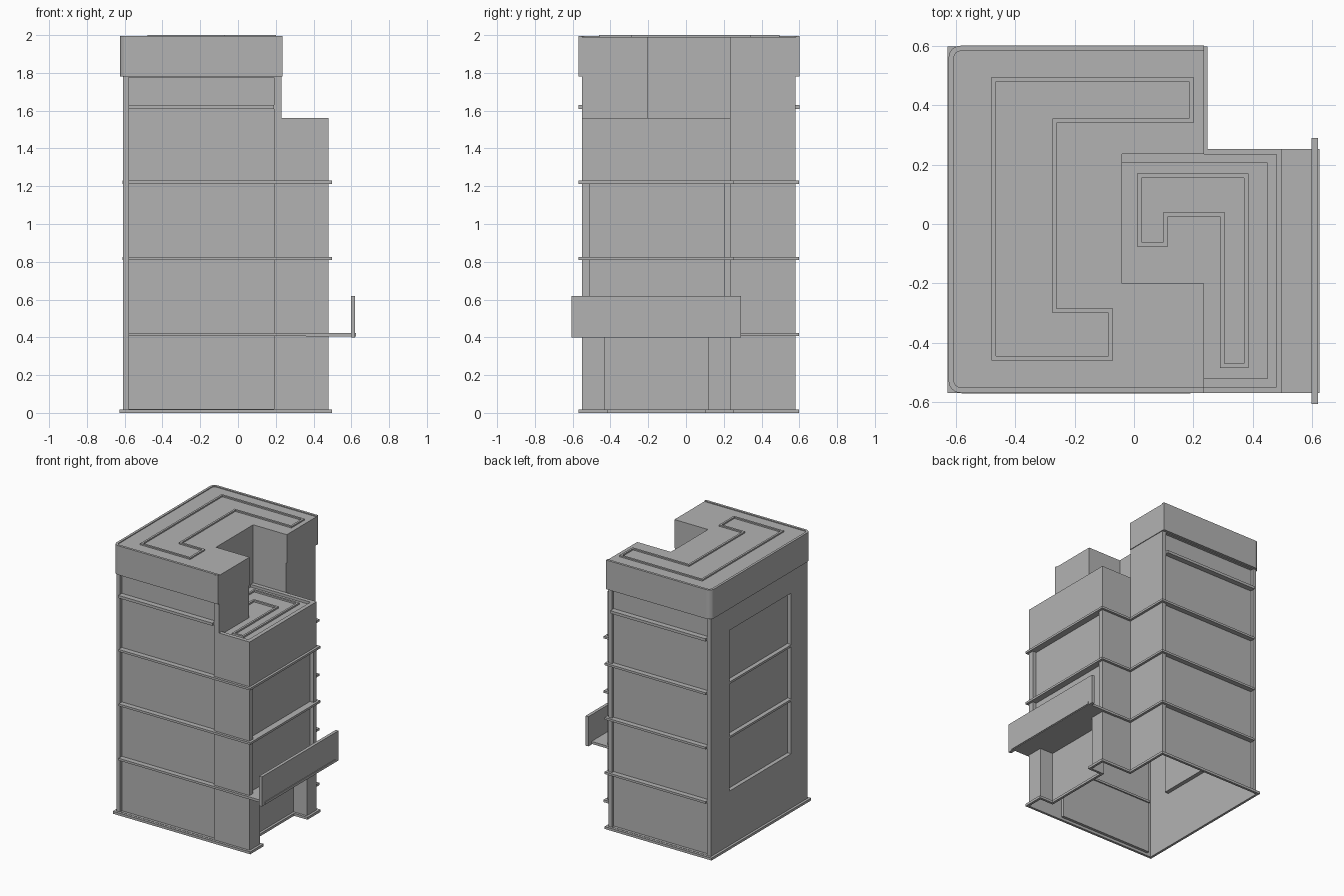
import bpy
import bmesh
import math
from mathutils import Vector

if "Cube" in bpy.data.objects:
    bpy.data.objects.remove(bpy.data.objects["Cube"])

GREY = (0.45, 0.45, 0.45, 1)
concrete = bpy.data.materials.new("concrete grey")
concrete.use_nodes = True
concrete.diffuse_color = GREY
concrete.node_tree.nodes["Principled BSDF"].inputs["Base Color"].default_value = GREY


def finish(name, bm):
    mesh = bpy.data.meshes.new(name)
    bm.to_mesh(mesh)
    bm.free()
    mesh.materials.append(concrete)
    obj = bpy.data.objects.new(name, mesh)
    bpy.context.collection.objects.link(obj)
    return obj


def prism(name, points, z0, z1):
    """Closed solid from a counter-clockwise outline."""
    bm = bmesh.new()
    low = [bm.verts.new((x, y, z0)) for x, y in points]
    high = [bm.verts.new((x, y, z1)) for x, y in points]
    bm.faces.new(high)
    bm.faces.new(low[::-1])
    for i in range(len(points)):
        j = (i + 1) % len(points)
        bm.faces.new((low[i], low[j], high[j], high[i]))
    return finish(name, bm)


def box(name, x0, x1, y0, y1, z0, z1):
    return prism(name, [(x0, y0), (x1, y0), (x1, y1), (x0, y1)], z0, z1)


def offset(points, d, closed):
    """Move an outline outward by d with mitred corners."""
    n = len(points)
    pts = [Vector(p) for p in points]
    normals = []
    for i in range(n):
        e = (pts[(i + 1) % n] - pts[i]).normalized()
        normals.append(Vector((e.y, -e.x)))
    out = []
    for i in range(n):
        a, b = normals[i - 1], normals[i]
        if not closed and i == 0:
            a = b
        if not closed and i == n - 1:
            b = a
        out.append(pts[i] + (a + b) * d / (1 + a.dot(b)))
    return out


def strip(name, points, outer, inner, z0, z1, closed=True):
    """Rectangular moulding that follows an outline."""
    bm = bmesh.new()
    rows = []
    for p, q in zip(offset(points, outer, closed), offset(points, inner, closed)):
        rows.append([bm.verts.new((v.x, v.y, z)) for v, z in ((p, z0), (p, z1), (q, z1), (q, z0))])
    for i in range(len(rows) if closed else len(rows) - 1):
        a, b = rows[i], rows[(i + 1) % len(rows)]
        for k in range(4):
            m = (k + 1) % 4
            bm.faces.new((a[k], b[k], b[m], a[m]))
    if not closed:
        bm.faces.new(rows[0])
        bm.faces.new(rows[-1][::-1])
    return finish(name, bm)


def wall(name, a, b, z0, z1, pane=None, depth=0.02):
    """Wall sheet from a to b, outside on the right, with one recessed pane."""
    a, b = Vector(a), Vector(b)
    length = (b - a).length
    d = (b - a) / length
    us, zs = [0, length], [z0, z1]
    if pane:
        us, zs = [0, pane[0], pane[1], length], [z0, pane[2], pane[3], z1]
    bm = bmesh.new()
    grid = [[bm.verts.new((a.x + d.x * u, a.y + d.y * u, z)) for u in us] for z in zs]
    cells = []
    for r in range(len(zs) - 1):
        for c in range(len(us) - 1):
            cells.append(bm.faces.new((grid[r][c], grid[r][c + 1], grid[r + 1][c + 1], grid[r + 1][c])))
    if pane:
        pushed = bmesh.ops.extrude_discrete_faces(bm, faces=[cells[4]])["faces"]
        bmesh.ops.translate(bm, verts=pushed[0].verts, vec=(-d.y * depth, d.x * depth, 0))
    return finish(name, bm)


# Main plan dimensions
LEFT, MID, RIGHT = -0.61, 0.23, 0.48
FRONT, STEP, BACK = -0.55, 0.235, 0.58
NOTCH_X, NOTCH_Y = -0.04, -0.2
CAP_Z, DECK_Z, LOW_TOP, ROOF_Z = 1.78, 1.54, 1.56, 1.99

# Tower walls, open underneath
wall("front_wall", (LEFT, FRONT), (MID, FRONT), 0, CAP_Z, (0.03, 0.80, 0.02, 1.775))
wall("back_wall", (MID, BACK), (LEFT, BACK), 0, CAP_Z, (0.03, 0.81, 0.02, 1.775))
wall("side_wall", (LEFT, BACK), (LEFT, FRONT), 0, CAP_Z, (0.215, 0.94, 0.42, 1.61), 0.03)
wall("rear_step_wall", (MID, STEP), (MID, BACK), 0, CAP_Z)

# Lower wing walls
wall("wing_front_wall", (MID, FRONT), (RIGHT, FRONT), 0, LOW_TOP)
wall("wing_back_wall", (RIGHT, STEP), (MID, STEP), 0, LOW_TOP)
wall("wing_side_wall", (RIGHT, FRONT), (RIGHT, STEP), 0.41, LOW_TOP, (0.04, 0.75, 0.42, 1.215), 0.03)

# Recessed ground floor entrance
entrance = [(RIGHT, FRONT), (RIGHT, -0.43), (0.37, -0.43), (0.37, 0.12), (RIGHT, 0.12), (RIGHT, STEP)]
for p, q in zip(entrance, entrance[1:]):
    wall("entrance_wall", p, q, 0, 0.41)

# Walls around the roof terrace
wall("terrace_front_wall", (MID, NOTCH_Y), (NOTCH_X, NOTCH_Y), DECK_Z, CAP_Z)
wall("terrace_side_wall", (NOTCH_X, NOTCH_Y), (NOTCH_X, STEP), DECK_Z, CAP_Z)
wall("terrace_back_wall", (NOTCH_X, STEP), (MID, STEP), DECK_Z, CAP_Z)
wall("terrace_end_wall", (MID, FRONT), (MID, NOTCH_Y), DECK_Z, CAP_Z)

# Terrace deck and its raised edge
prism("terrace_deck", [(NOTCH_X, NOTCH_Y), (MID, NOTCH_Y), (MID, FRONT), (RIGHT, FRONT),
                       (RIGHT, STEP), (NOTCH_X, STEP)], DECK_Z - 0.01, DECK_Z)
strip("terrace_edge", [(MID, FRONT), (RIGHT, FRONT), (RIGHT, STEP), (NOTCH_X, STEP)],
      0, -0.03, DECK_Z - 0.01, LOW_TOP, closed=False)

# Base moulding and floor ledges
plan_rear = [(MID, STEP), (MID, BACK)]
strip("base_moulding", [(LEFT, FRONT)] + entrance + plan_rear + [(LEFT, BACK)], 0.018, 0, 0, 0.018)
ledge = [(-0.58, FRONT), (RIGHT, FRONT), (RIGHT, STEP)] + plan_rear + [(-0.58, BACK)]
for z in (0.407, 0.81, 1.213):
    strip("floor_ledge", ledge, 0.018, -0.03, z, z + 0.016, closed=False)
box("upper_front_ledge", -0.58, 0.19, -0.57, -0.52, 1.61, 1.63)
box("upper_back_ledge", -0.58, 0.20, 0.55, 0.6, 1.61, 1.63)
for z in (0.81, 1.213):
    box("side_window_ledge", LEFT - 0.002, -0.575, -0.36, 0.365, z, z + 0.016)

# Balcony with tall parapet
box("balcony_floor", 0.36, 0.625, -0.568, 0.253, 0.405, 0.423)
box("balcony_parapet", 0.597, 0.62, -0.605, 0.29, 0.4, 0.62)

# Roof cap with two rounded corners and a thin edge
CAP_L, CAP_R, CAP_F, CAP_B, R = -0.624, 0.235, -0.568, 0.6, 0.04
rim = [(CAP_R, CAP_B)]
for cy, start in ((CAP_B - R, 90), (CAP_F + R, 180)):
    for i in range(7):
        t = math.radians(start + 15 * i)
        rim.append((CAP_L + R + R * math.cos(t), cy + R * math.sin(t)))
rim.append((CAP_R, CAP_F))
prism("roof_cap", rim + [(CAP_R, NOTCH_Y), (NOTCH_X, NOTCH_Y), (NOTCH_X, STEP), (CAP_R, STEP)], CAP_Z, ROOF_Z)
strip("roof_edge", rim, 0, -0.018, ROOF_Z - 0.005, ROOF_Z + 0.006, closed=False)

# Narrow curbs on both roofs
upper_curb = [(-0.48, -0.46), (-0.07, -0.46), (-0.07, -0.285), (-0.26, -0.285),
              (-0.26, 0.34), (0.2, 0.34), (0.2, 0.495), (-0.48, 0.495)]
lower_curb = [(0.01, 0.17), (0.01, -0.075), (0.115, -0.075), (0.115, 0.025),
              (0.29, 0.025), (0.29, -0.485), (0.385, -0.485), (0.385, 0.17)]
strip("upper_roof_curb", upper_curb, 0, -0.015, ROOF_Z - 0.005, 2.0)
strip("lower_roof_curb", lower_curb, 0, -0.015, DECK_Z - 0.005, DECK_Z + 0.012)
